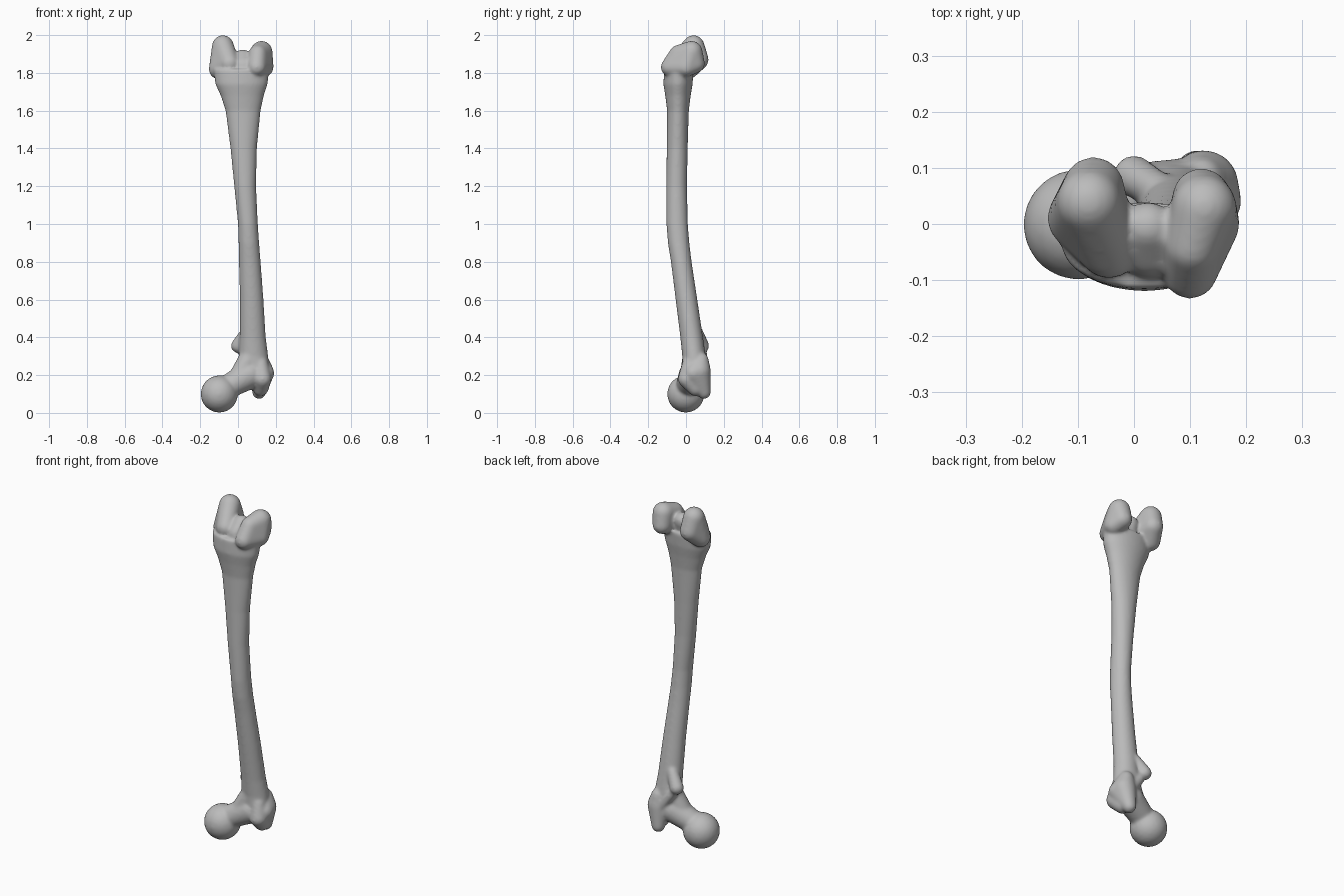
import bpy, bmesh, math
from mathutils import Matrix, Vector

cube = bpy.data.objects.get("Cube")
if cube:
    bpy.data.objects.remove(cube, do_unlink=True)

bone_grey = bpy.data.materials.new("bone_grey")
bone_grey.use_nodes = True
colour = (0.5, 0.5, 0.5, 1)
bone_grey.diffuse_color = colour
bone_grey.node_tree.nodes["Principled BSDF"].inputs["Base Color"].default_value = colour

bm = bmesh.new()


def blob(*balls):
    """Convex skin around balls given as (x, y, z, radius)."""
    part = bmesh.new()
    for x, y, z, r in balls:
        bmesh.ops.create_icosphere(part, subdivisions=3, radius=r,
                                   matrix=Matrix.Translation((x, y, z)))
    hull = bmesh.ops.convex_hull(part, input=part.verts)
    bmesh.ops.delete(part, geom=list({g for g in hull["geom_interior"]
                                      if isinstance(g, bmesh.types.BMVert)}), context="VERTS")
    copy = bpy.data.meshes.new("blob")
    part.to_mesh(copy)
    part.free()
    bm.from_mesh(copy)
    bpy.data.meshes.remove(copy)


def loft(sections, sides=32):
    """Skin through oval sections given as (z, x_min, x_max, y_min, y_max)."""
    rings = []
    for z, x0, x1, y0, y1 in sections:
        ring = []
        for i in range(sides):
            a = math.tau * i / sides
            ring.append(bm.verts.new(((x0 + x1) / 2 + (x1 - x0) / 2 * math.cos(a),
                                      (y0 + y1) / 2 + (y1 - y0) / 2 * math.sin(a), z)))
        rings.append(ring)
    for low, high in zip(rings, rings[1:]):
        for i in range(sides):
            j = (i + 1) % sides
            bm.faces.new((low[i], low[j], high[j], high[i]))
    bm.faces.new(rings[0][::-1])
    bm.faces.new(rings[-1])


# Shaft, bowed forward and flared at both ends
loft([(0.17, 0.03, 0.17, -0.02, 0.11), (0.3, 0.005, 0.16, -0.02, 0.105),
      (0.4, 0.01, 0.147, -0.03, 0.09), (0.6, 0.01, 0.135, -0.055, 0.06),
      (0.8, 0.005, 0.12, -0.08, 0.03), (0.9, 0.003, 0.112, -0.096, 0.018),
      (1.0, 0.0, 0.105, -0.104, 0.01), (1.2, -0.02, 0.096, -0.105, 0.005),
      (1.4, -0.04, 0.1, -0.102, 0.009), (1.6, -0.066, 0.12, -0.1, 0.015),
      (1.68, -0.092, 0.137, -0.11, 0.025), (1.74, -0.12, 0.157, -0.12, 0.035),
      (1.82, -0.13, 0.165, -0.115, 0.04)])

# Ball head and neck
blob((-0.099, -0.001, 0.1, 0.099))
blob((-0.07, 0.005, 0.13, 0.062), (0.06, 0.035, 0.2, 0.075))
blob((0.0, 0.02, 0.18, 0.055), (0.06, 0.035, 0.29, 0.055))

# Large outer knob, with its drooping tip and front bulge
blob((0.125, 0.07, 0.22, 0.062), (0.112, 0.095, 0.11, 0.037),
     (0.14, 0.04, 0.21, 0.052), (0.12, 0.08, 0.28, 0.04))
blob((0.13, 0.005, 0.18, 0.048), (0.12, 0.05, 0.13, 0.042),
     (0.12, 0.02, 0.26, 0.04))

# Small inner knob and the crest joining the two
blob((0.0, 0.085, 0.355, 0.038), (0.045, 0.06, 0.43, 0.03))
blob((0.01, 0.085, 0.34, 0.025), (0.1, 0.09, 0.22, 0.03))

# Inner condyle
blob((-0.08, 0.04, 1.942, 0.058), (-0.072, 0.065, 1.87, 0.055),
     (-0.1, 0.01, 1.82, 0.055), (-0.045, -0.045, 1.85, 0.053))

# Outer condyle
blob((0.125, 0.03, 1.912, 0.058), (0.12, 0.048, 1.85, 0.052),
     (0.137, 0.0, 1.83, 0.052), (0.1, -0.085, 1.83, 0.049),
     (0.105, -0.04, 1.9, 0.048))

# Grooved bridge between the condyles
blob((0.03, -0.035, 1.83, 0.062), (0.025, -0.005, 1.88, 0.045))

mesh = bpy.data.meshes.new("thigh_bone")
bm.to_mesh(mesh)
bm.free()
mesh.materials.append(bone_grey)
bone = bpy.data.objects.new("thigh_bone", mesh)
bpy.context.collection.objects.link(bone)
bpy.context.view_layer.objects.active = bone
bone.select_set(True)

# Fuse the parts into one skin and soften the joins
fuse = bone.modifiers.new("fuse", "REMESH")
fuse.mode = "VOXEL"
fuse.voxel_size = 0.007
fuse.use_smooth_shade = True
soften = bone.modifiers.new("soften", "SMOOTH")
soften.factor = 0.5
soften.iterations = 14
bpy.ops.object.shade_smooth()
